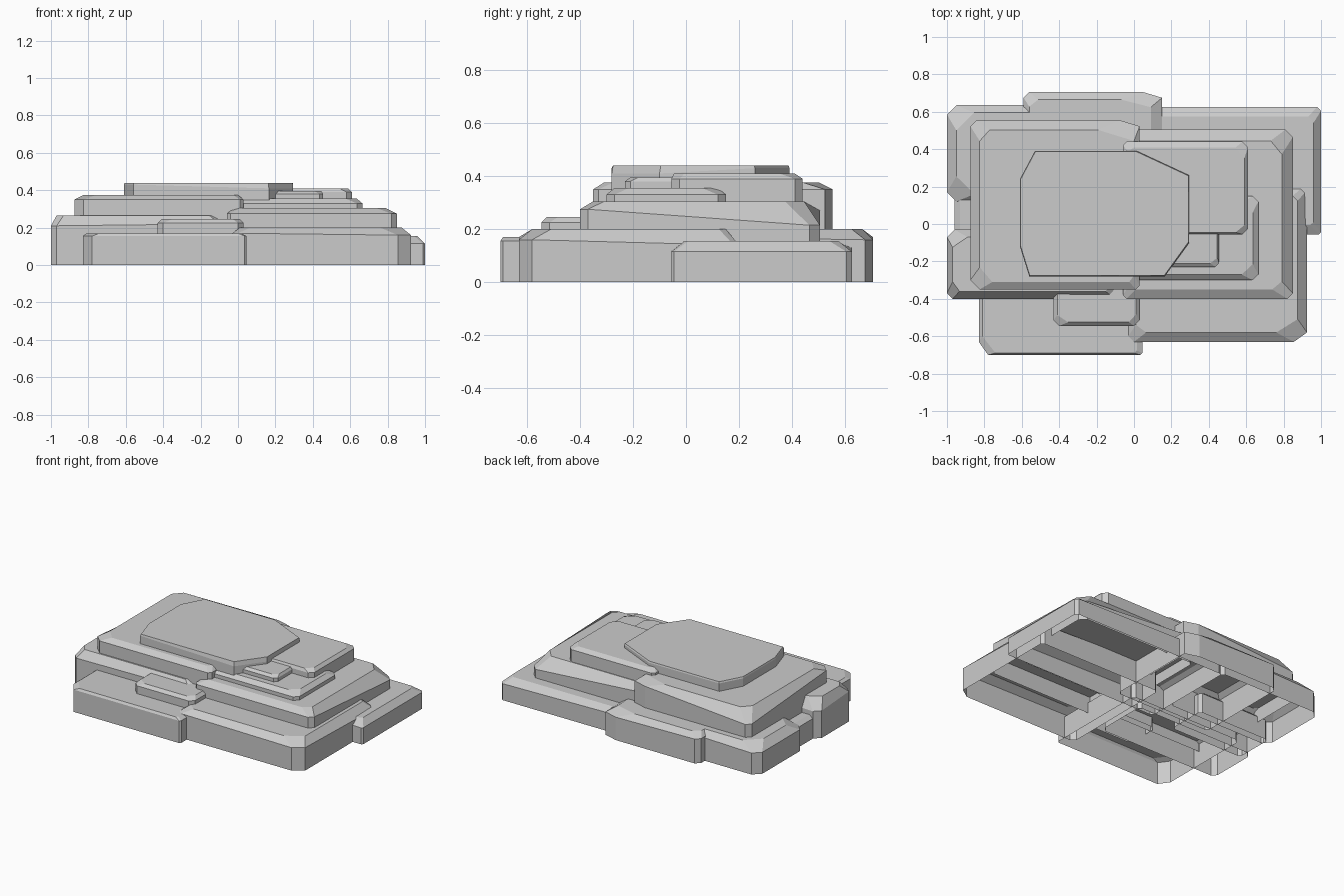
import bpy, bmesh, random

if "Cube" in bpy.data.objects:
    bpy.data.objects.remove(bpy.data.objects["Cube"])
random.seed(4)


def ring(x0, x1, y0, y1, cuts):
    """Rectangle with cut corners (x, y cut): front-left, front-right, back-right, back-left."""
    a, b, c, d = cuts
    return [(x0, y0 + a[1]), (x0 + a[0], y0), (x1 - b[0], y0), (x1, y0 + b[1]),
            (x1, y1 - c[1]), (x1 - c[0], y1), (x0 + d[0], y1), (x0, y1 - d[1])]


def slab(name, x, y, z, inset=(.03, .03, .03, .03), drop=.03, cut=(.03,) * 4, low=(0, 0, 0, 0), grow=True):
    """Open-bottomed rock slab. inset = left, right, front, back; low = extra corner shoulder drop."""
    l, r, f, b = inset
    cut = [c if isinstance(c, tuple) else (c, c) for c in cut]
    base = ring(x[0], x[1], y[0], y[1], cut)
    big = [tuple(v * random.uniform(1.2, 2.0) for v in c) for c in cut] if grow else cut
    top = ring(x[0] + l, x[1] - r, y[0] + f, y[1] - b, big)
    corner = [0, 0, 1, 1, 2, 2, 3, 3]
    bm = bmesh.new()
    v0 = [bm.verts.new((p[0], p[1], z[0])) for p in base]
    v1 = [bm.verts.new((p[0], p[1], max(z[0] + .01, z[1] - drop - low[k])))
          for p, k in zip(base, corner)]
    v2 = [bm.verts.new((p[0], p[1], z[1])) for p in top]
    for lo, hi in ((v0, v1), (v1, v2)):
        for i in range(8):
            j = (i + 1) % 8
            bm.faces.new((lo[i], lo[j], hi[j], hi[i]))
    bm.faces.new(v2)
    me = bpy.data.meshes.new(name)
    bm.to_mesh(me)
    bm.free()
    ob = bpy.data.objects.new(name, me)
    bpy.context.collection.objects.link(ob)
    return ob


# Ground tier: overlapping slabs that run under the upper tiers
slab("base_front_left", (-.83, .045), (-.70, .05), (0, .17), (.02, .03, .01, .03), .015,
     ((.05, .07), .01, .02, .03))
slab("base_front_right", (-.03, .925), (-.63, .20), (0, .20), (.04, .05, .05, .05), .03,
     (.03, (.07, .05), .02, .02), (0, .01, .03, 0))
slab("base_back_right", (-.20, 1.0), (-.055, .625), (0, .155), (.03, .04, .05, .05), .02,
     (.02, .01, .02, .02), (0, .02, .02, 0))
slab("base_back_middle", (-.59, .15), (.02, .705), (0, .20), (.03, .06, .03, .04), .03,
     (.02, .02, (.10, .03), .03), (0, 0, .01, 0))
slab("base_back_left", (-1.0, -.20), (.12, .635), (0, .20), (.05, .03, .04, .04), .03,
     (.05, .02, .02, .05), (.02, 0, 0, .02))
slab("base_left_small", (-.96, -.40), (-.10, .175), (0, .16), (.03, .02, .02, .02), .02, (.02,) * 4)
slab("base_left_front", (-1.0, -.07), (-.40, -.03), (0, .265), (.03, .04, .04, .04), .045,
     (.03, .03, .02, .04), (.01, 0, 0, .03))

# Second tier
slab("step_right", (-.06, .85), (-.40, .505), (.08, .305), (.04, .06, .05, .06), .03,
     (.02, .03, .04, .02), (0, 0, .06, 0))
slab("step_front_small", (-.43, .03), (-.545, -.30), (.10, .245), (.02, .02, .02, .02), .02)

# Third tier
slab("shelf_left", (-.875, .03), (-.35, .553), (.10, .375), (.05, .03, .04, .05), .025,
     (.05, .02, (.10, .03), .03), (0, 0, 0, .06))
slab("shelf_right", (-.04, .665), (-.30, .15), (.18, .355), (.02, .03, .03, .03), .025)

# Upper ledges
slab("ledge_back_right", (-.06, .61), (-.055, .44), (.22, .41), (.03, .02, .01, .03), .02,
     (.02, .03, .03, .02))
slab("ledge_front_small", (.05, .455), (-.23, .05), (.26, .395), (.01, .01, .02, .02), .015, (.02,) * 4)

# Summit plate
slab("summit", (-.61, .295), (-.28, .39), (.28, .44), (.003, .003, .005, .003), .01,
     ((.05, .16), (.13, .18), (.28, .13), (.08, .15)), (0, .02, 0, 0), grow=False)
